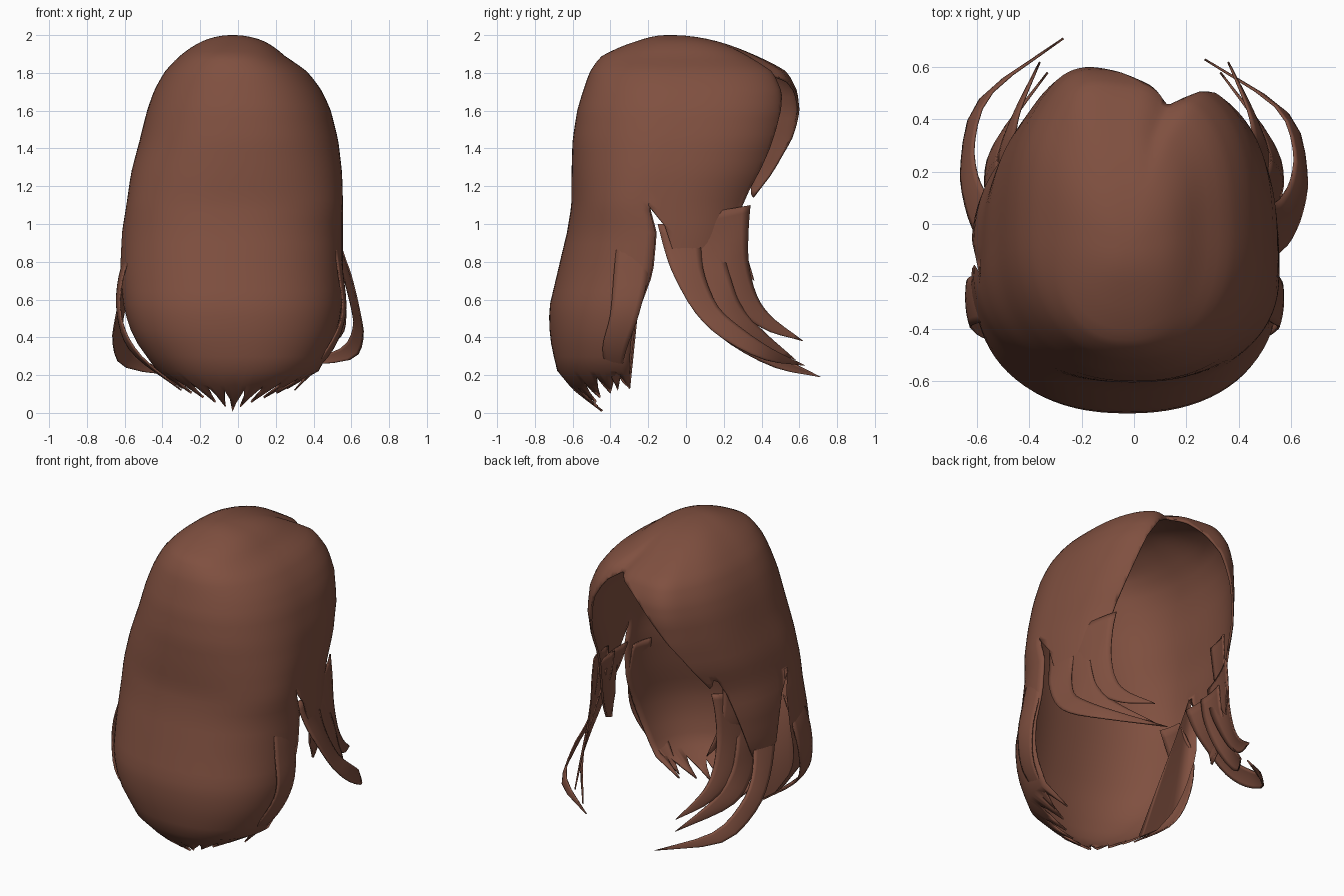
import bpy, bmesh, math
from mathutils import Vector

if "Cube" in bpy.data.objects:
    bpy.data.objects.remove(bpy.data.objects["Cube"])

brown = bpy.data.materials.new("chestnut_brown")
brown.diffuse_color = (0.215, 0.08, 0.051, 1)
brown.use_nodes = True
brown.node_tree.nodes["Principled BSDF"].inputs["Base Color"].default_value = brown.diffuse_color


def interp(table, x):
    """Piecewise linear lookup in a list of (key, value, ...) rows."""
    rows = sorted(table)
    x = min(max(x, rows[0][0]), rows[-1][0])
    for a, b in zip(rows, rows[1:]):
        if x <= b[0]:
            t = (x - a[0]) / (b[0] - a[0])
            return [p + (q - p) * t for p, q in zip(a[1:], b[1:])]


def make(name, grid, thick):
    """Skin a grid of points into a thin smooth sheet."""
    bm = bmesh.new()
    vs = [[bm.verts.new(p) for p in col] for col in grid]
    for c0, c1 in zip(vs, vs[1:]):
        for i in range(len(c0) - 1):
            bm.faces.new((c0[i], c0[i + 1], c1[i + 1], c1[i]))
    bmesh.ops.remove_doubles(bm, verts=bm.verts, dist=0.0005)
    bmesh.ops.dissolve_degenerate(bm, edges=bm.edges, dist=0.0005)
    me = bpy.data.meshes.new(name)
    bm.to_mesh(me)
    bm.free()
    me.materials.append(brown)
    ob = bpy.data.objects.new(name, me)
    bpy.context.collection.objects.link(ob)
    mod = ob.modifiers.new("thickness", "SOLIDIFY")
    mod.thickness = thick
    mod.offset = 0
    bpy.context.view_layer.objects.active = ob
    ob.select_set(True)
    bpy.ops.object.shade_smooth_by_angle(angle=math.radians(50))
    ob.select_set(False)


# Outline by height: z, left x, right x, back y, front y, centre y
outline = [(1.995, -.03, -.03, -.09, -.09, -.09), (1.965, -.18, .13, -.25, .15, -.06),
           (1.88, -.31, .25, -.45, .37, -.04), (1.8, -.385, .365, -.505, .51, -.04),
           (1.7, -.44, .44, -.54, .56, -.04), (1.6, -.475, .485, -.57, .57, -.05),
           (1.44, -.515, .525, -.595, .55, -.08), (1.27, -.56, .545, -.6, .5, -.14),
           (1.1, -.585, .55, -.6, .42, -.2), (.95, -.61, .55, -.625, .38, -.16),
           (.74, -.62, .55, -.675, .35, -.18), (.55, -.6, .545, -.72, .32, -.25),
           (.4, -.55, .51, -.715, .3, -.29), (.23, -.43, .43, -.68, .3, -.3),
           (.12, -.28, .24, -.59, .3, -.3), (0, -.08, .02, -.43, .3, -.34)]
by_depth = [(math.sqrt(1.995 - r[0]),) + r[1:] for r in outline]

# Lower edge of the front half by angle: low at the sides, raised over the face
face_edge = [(0, 1.1), (5, .88), (10, .7), (20, .58), (30, .62), (38, .8), (45, 1.05),
             (50, 1.3), (57, 1.58), (65, 1.73), (74, 1.79), (88, 1.75), (103, 1.6),
             (116, 1.4), (128, 1.13), (134, 1.22), (141, .95), (150, .65), (160, .58),
             (170, .7), (175, .88), (180, 1.1)]


def shell_point(deg, z):
    x0, x1, yb, yf, cy = interp(by_depth, math.sqrt(max(0, 1.995 - z)))
    c, s = math.cos(math.radians(deg)), math.sin(math.radians(deg))
    front = deg < 180
    e = 2 / (2.75 if front else 2.25)
    cx = (x0 + x1) / 2
    x = math.copysign(abs(c) ** e, c) * (x1 - x0) / 2
    y = abs(s) ** e * ((yf - cy) if front else (yb - cy))
    k = 1.0
    if front:  # parting groove and fuller swept side
        fade = min(1, max(0, 1.97 - z) / .12)
        k += fade * (.07 * math.exp(-((deg - 110) / 18) ** 2)
                     - .09 * math.exp(-((deg - 74) / 9) ** 2))
    return Vector((cx + x * k, cy + y * k, z))


# Main hair shell: front half, then back half with a pointed hem
heights = [1.995 - 1.995 * (i / 44) ** 1.7 for i in range(45)]
cols = [(d * 2.5, interp(face_edge, d * 2.5)[0]) for d in range(73)]
for i in range(41):
    u = abs(i - 20) / 20
    cols.append((180 + i * 4.5, .01 + .12 * u + (0, .04, .1, .06)[i % 4]))
grid = [[shell_point(d, max(z, hem)) for z in heights] for d, hem in cols]
make("hair_shell", grid, .012)


def smooth_curve(pts, n):
    """Catmull-Rom resampling of a short path."""
    p = [Vector(q) for q in pts]
    p = [2 * p[0] - p[1]] + p + [2 * p[-1] - p[-2]]
    out = []
    for k in range(n + 1):
        f = k / n * (len(p) - 3)
        i = min(int(f), len(p) - 4)
        t = f - i
        a, b, c, d = p[i:i + 4]
        out.append(.5 * (2 * b + (c - a) * t + (2 * a - 5 * b + 4 * c - d) * t * t
                         + (3 * b - a - 3 * c + d) * t ** 3))
    return out


def lock(name, edge_a, edge_b, bulge=.03, side=1, shift=(0, 0, 0)):
    """Tapered lock between two edges, bowed outwards; shift moves the tip."""
    n, m = 18, 6
    a, b = smooth_curve(edge_a, n), smooth_curve(edge_b, n)
    cols = []
    for j in range(m + 1):
        t = j / m
        col = []
        for i, (p, q) in enumerate(zip(a, b)):
            v = p.lerp(q, t)
            out = Vector((v.x, v.y, 0)).normalized()
            v += out * bulge * 4 * t * (1 - t) * min(1, (p - q).length * 4)
            v += Vector(shift) * (i / n) ** 2
            col.append(Vector((v.x * side, v.y, v.z)))
        cols.append(col)
    make(name, cols, .008)


# Side locks sweeping down and forward; their roots are tucked inside the shell
for side, word, shift in ((1, "right", (0, 0, 0)), (-1, "left", (0, .08, -.06))):
    lock(word + "_outer_lock",
         [(.52, -.15, 1.0), (.555, -.11, .85), (.6, -.06, .72), (.645, .05, .53),
          (.66, .2, .39), (.59, .42, .28), (.27, .63, .25)],
         [(.51, .08, 1.0), (.53, .08, .85), (.56, .1, .72), (.6, .17, .56),
          (.61, .29, .45), (.54, .45, .34), (.27, .63, .25)], .01, side, shift)
    lock(word + "_middle_lock",
         [(.51, 0, 1.0), (.53, .01, .85), (.55, .07, .68), (.57, .17, .51),
          (.53, .31, .39), (.33, .58, .28)],
         [(.48, .2, 1.0), (.5, .2, .85), (.52, .24, .7), (.51, .29, .57),
          (.46, .4, .44), (.33, .58, .28)], .012, side)
    lock(word + "_front_lock",
         [(.52, .05, 1.05), (.52, .08, .88), (.53, .15, .72), (.52, .26, .56),
          (.46, .42, .44), (.36, .62, .38)],
         [(.42, .34, 1.1), (.44, .33, .97), (.45, .33, .8), (.45, .37, .63),
          (.43, .45, .51), (.36, .62, .38)], .015, side)

# Wisps along the curtain edges, fuller on the left
for side, word, w in ((1, "right", 0), (-1, "left", .07)):
    lock(word + "_back_wisp",
         [(.53, -.22, .95), (.55 + w, -.2, .75), (.565 + w, -.25, .52),
          (.49 + w, -.32, .32), (.3, -.36, .12)],
         [(.5, -.36, .95), (.53 + w, -.38, .75), (.55 + w, -.4, .52),
          (.46 + w, -.44, .32), (.3, -.36, .12)], .015, side)

# Inner strand under the fringe, inside the shell
lock("inner_strand",
     [(.5, .1, 1.3), (.52, .12, 1.05), (.5, .2, .85), (.4, .36, .7)],
     [(.45, .28, 1.3), (.46, .28, 1.05), (.45, .31, .88), (.4, .36, .7)], .01, -1)
